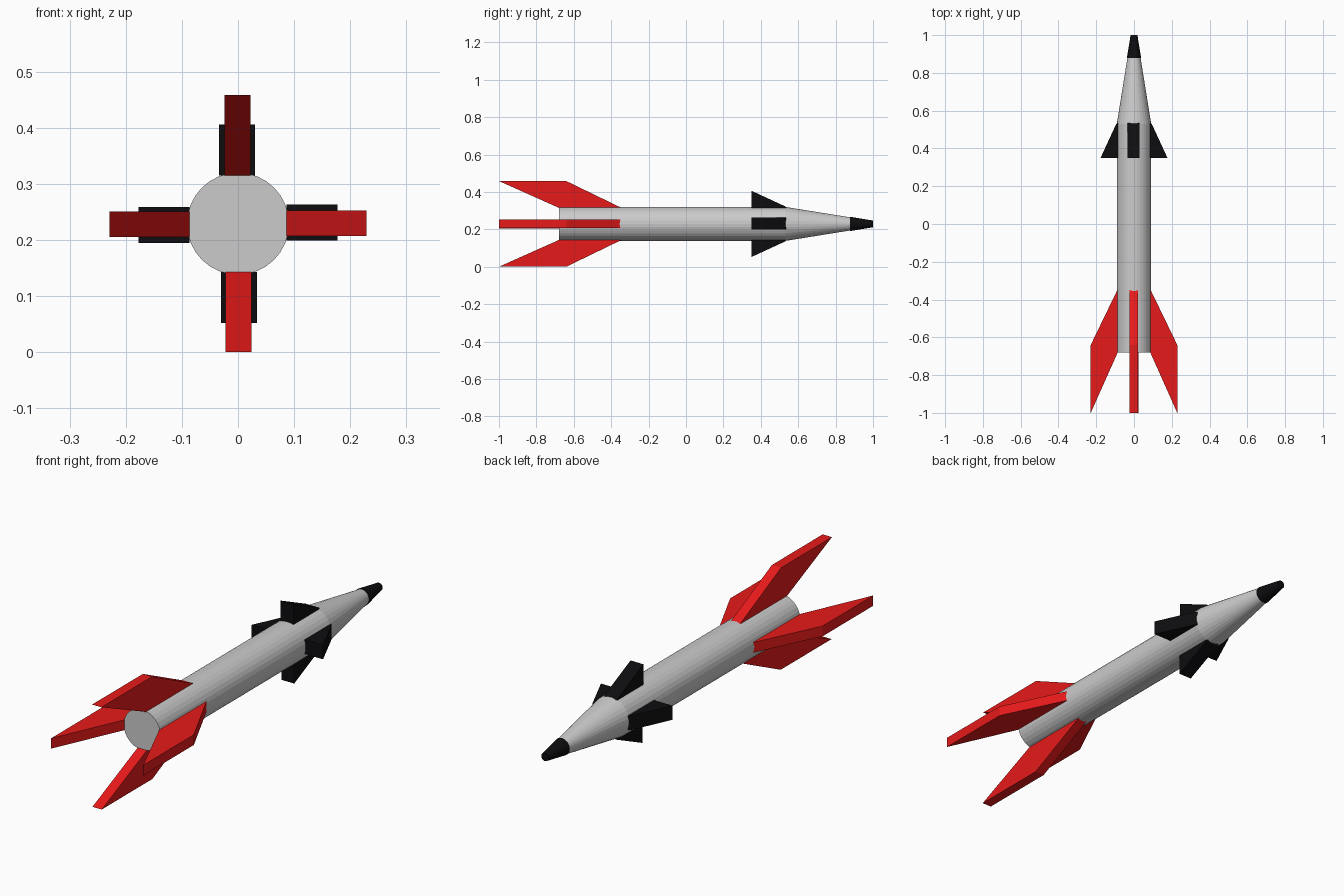
import bpy, bmesh, math
from mathutils import Vector

if "Cube" in bpy.data.objects:
    bpy.data.objects.remove(bpy.data.objects["Cube"])

AXIS_Z = 0.229


def material(name, color):
    m = bpy.data.materials.new(name)
    m.diffuse_color = color
    m.use_nodes = True
    m.node_tree.nodes["Principled BSDF"].inputs["Base Color"].default_value = m.diffuse_color
    return m


def finish(name, bm, mat=None):
    bmesh.ops.recalc_face_normals(bm, faces=bm.faces)
    me = bpy.data.meshes.new(name)
    bm.to_mesh(me)
    bm.free()
    ob = bpy.data.objects.new(name, me)
    bpy.context.collection.objects.link(ob)
    if mat:
        me.materials.append(mat)
    return ob


def turned(name, profile, mat=None, sides=32):
    """Closed solid turned around the long axis; profile is (y, radius)."""
    bm = bmesh.new()
    rings = []
    for y, r in profile:
        rings.append([bm.verts.new((r * math.cos(2 * math.pi * i / sides), y,
                                    AXIS_Z + r * math.sin(2 * math.pi * i / sides)))
                      for i in range(sides)])
    for a, b in zip(rings, rings[1:]):
        for i in range(sides):
            j = (i + 1) % sides
            bm.faces.new((a[i], a[j], b[j], b[i]))
    bm.faces.new(rings[0])
    bm.faces.new(rings[-1])
    return finish(name, bm, mat)


def fin(name, profile, thickness, offset, angle, mat):
    """Flat plate; profile is (distance from axis, y), turned to the angle."""
    out = Vector((math.cos(angle), 0, math.sin(angle)))
    side = Vector((-math.sin(angle), 0, math.cos(angle)))
    bm = bmesh.new()
    base = [bm.verts.new(Vector((0, y, AXIS_Z)) + out * r + side * (offset - thickness / 2))
            for r, y in profile]
    face = bm.faces.new(base)
    ext = bmesh.ops.extrude_face_region(bm, geom=[face])
    moved = [g for g in ext["geom"] if isinstance(g, bmesh.types.BMVert)]
    bmesh.ops.translate(bm, verts=moved, vec=side * thickness)
    return finish(name, bm, mat)


red = material("red", (0.8, 0.01, 0.01, 1))
black = material("black", (0.004, 0.004, 0.005, 1))

# Body tube with tapering nose, and the dark blunt tip
turned("body", [(-0.68, 0.091), (0.53, 0.091), (0.885, 0.034)])
turned("nose_tip", [(0.878, 0.038), (1.0, 0.018)], black)

# Four swept tail fins and four small forward fins
tail = [(0.086, -0.68), (0.086, -0.345), (0.229, -0.64), (0.229, -1.0)]
front = [(0.086, 0.35), (0.177, 0.35), (0.094, 0.53), (0.086, 0.535)]
for i, place in enumerate(("right", "top", "left", "bottom")):
    a = i * math.pi / 2
    fin("tail_fin_" + place, tail, 0.046, 0.001, a, red)
    fin("front_fin_" + place, front, 0.064, 0.002, a, black)
